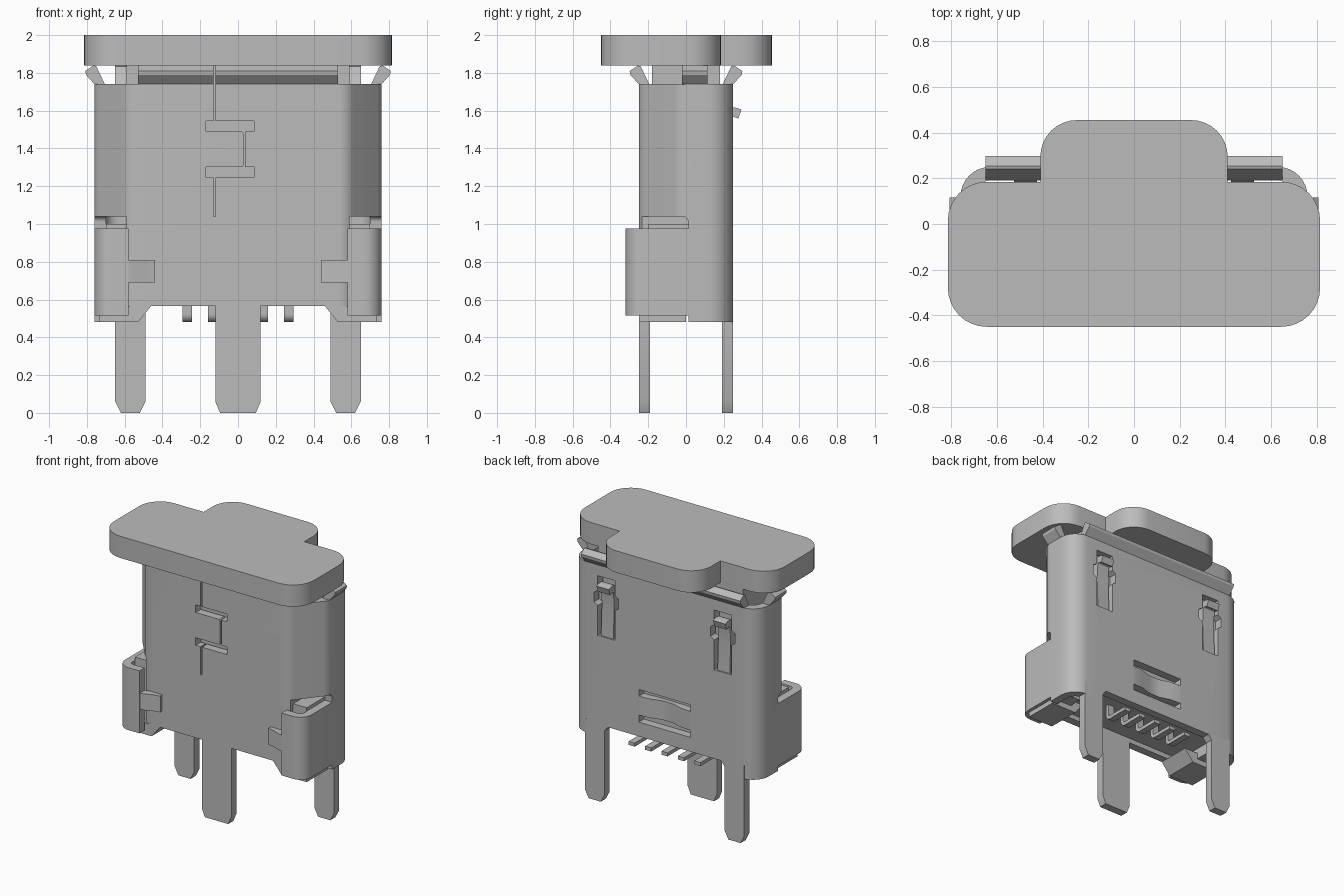
import bpy, bmesh, math
from mathutils import Vector

if "Cube" in bpy.data.objects:
    bpy.data.objects.remove(bpy.data.objects["Cube"])

grey = bpy.data.materials.new("plain grey")
grey.use_nodes = True
COLOUR = (0.5, 0.5, 0.5, 1)
grey.diffuse_color = COLOUR
grey.node_tree.nodes["Principled BSDF"].inputs["Base Color"].default_value = COLOUR


def rounded(points, steps=8):
    """Points are (a, b) or (a, b, radius); corners with a radius become arcs."""
    out, n = [], len(points)
    for i, p in enumerate(points):
        c = Vector(p[:2])
        if len(p) < 3:
            out.append(c)
            continue
        u = (Vector(points[i - 1][:2]) - c).normalized()
        v = (Vector(points[(i + 1) % n][:2]) - c).normalized()
        half = u.angle(v) / 2
        r = p[2]
        mid = c + (u + v).normalized() * (r / math.sin(half))
        start = c + u * (r / math.tan(half)) - mid
        sweep = math.pi - 2 * half
        turn = 1 if u.x * v.y - u.y * v.x < 0 else -1
        for k in range(steps + 1):
            t = turn * sweep * k / steps
            out.append(mid + Vector((start.x * math.cos(t) - start.y * math.sin(t),
                                     start.x * math.sin(t) + start.y * math.cos(t))))
    return out


def strip(path, thick):
    """Outline of a bent sheet that follows an open path."""
    pts = [Vector(p) for p in path]
    left, right = [], []
    for i, p in enumerate(pts):
        a = (p - pts[i - 1]).normalized() if i else (pts[1] - p).normalized()
        b = (pts[i + 1] - p).normalized() if i < len(pts) - 1 else a
        d = (a + b).normalized()
        off = Vector((-d.y, d.x)) * (thick / 2 / max(0.4, d.dot(a)))
        left.append(p + off)
        right.append(p - off)
    return left + right[::-1]


PLACE = {"x": lambda p, h: (h, p[0], p[1]),
         "y": lambda p, h: (p[0], h, p[1]),
         "z": lambda p, h: (p[0], p[1], h)}


def prism(name, outline, axis, low, high, smooth=True):
    bm = bmesh.new()
    rings = [[bm.verts.new(PLACE[axis](p, h)) for p in outline] for h in (low, high)]
    n = len(outline)
    for ring in rings:
        bm.faces.new(ring)
    for i in range(n):
        j = (i + 1) % n
        bm.faces.new((rings[0][i], rings[0][j], rings[1][j], rings[1][i]))
    bmesh.ops.recalc_face_normals(bm, faces=bm.faces)
    mesh = bpy.data.meshes.new(name)
    bm.to_mesh(mesh)
    bm.free()
    mesh.materials.append(grey)
    ob = bpy.data.objects.new(name, mesh)
    bpy.context.collection.objects.link(ob)
    if smooth:
        finish(ob)
    return ob


def finish(ob):
    bpy.ops.object.select_all(action="DESELECT")
    ob.select_set(True)
    bpy.context.view_layer.objects.active = ob
    bpy.ops.object.shade_smooth_by_angle(angle=math.radians(30))


def rect(a0, a1, b0, b1):
    return [(a0, b0), (a1, b0), (a1, b1), (a0, b1)]


def box(name, x0, x1, y0, y1, z0, z1):
    return prism(name, rect(x0, x1, y0, y1), "z", z0, z1, False)


def flip(outline, s):
    return [(s * p[0], p[1]) for p in outline]


def mirrored(points):
    """Close a right-hand half outline with its mirror image."""
    return points + [(-p[0], *p[1:]) for p in reversed(points)]


# Pick-up cap and the plug below it
prism("cap", rounded(mirrored([(0.815, -0.45, 0.17), (0.815, 0.185, 0.17),
                               (0.41, 0.185), (0.41, 0.455, 0.16)])), "z", 1.84, 2.0)
box("cap_plug", -0.59, 0.59, -0.18, 0.18, 1.0, 1.84)

# Hollow shell with rounded back and slanted front corners
shell = prism("shell", rounded(mirrored([(0.58, -0.25, 0.1), (0.76, -0.03, 0.1),
                                         (0.76, 0.25, 0.13)])), "z", 0.48, 1.74, False)
cutters = [prism("cavity_cutter", rounded(mirrored([(0.555, -0.19, 0.05), (0.7, -0.01, 0.05),
                                                    (0.7, 0.19, 0.07)])), "z", 0.4, 1.8, False)]
cutters.append(prism("bottom_notch_cutter", mirrored([(0.55, 0.46), (0.46, 0.565)]),
                     "y", -0.4, 0.4, False))
cutters.append(box("band_window_cutter", -0.21, 0.21, 0.12, 0.3, 0.67, 0.91))
for s in (-1, 1):
    cutters.append(prism("corner_cutter",
                         flip(rounded([(0.012, 0.4), (0.012, 1.04, 0.03), (-0.4, 1.04), (-0.4, 0.4)]), 1),
                         "x", *sorted((s * 0.59, s * 0.9)), False))
    window = [(0.07, 1.22), (0.07, 1.44), (0.1, 1.46), (0.1, 1.53), (0.07, 1.55), (0.07, 1.66)]
    cutters.append(prism("latch_window_cutter", [(x + s * 0.475, z) for x, z in mirrored(window)],
                         "y", 0.12, 0.3, False))
for z in (1.275, 1.517):
    cutters.append(box("relief_cutter", -0.17, 0.085, -0.3, -0.15, z - 0.028, z + 0.028))
seam = [(-0.125, 1.04), (-0.125, 1.26), (-0.1, 1.29), (-0.04, 1.275), (0.015, 1.28), (0.035, 1.31)]
seam += [(x, 2.79 - z) for x, z in reversed(seam[1:])] + [(-0.125, 1.8)]
cutters.append(prism("seam_cutter", strip(seam, 0.012), "y", -0.3, -0.15, False))
for c in cutters:
    c.hide_render = True
    mod = shell.modifiers.new(c.name, "BOOLEAN")
    mod.operation, mod.solver, mod.object = "DIFFERENCE", "EXACT", c
bpy.context.view_layer.update()
cut_mesh = bpy.data.meshes.new_from_object(
    shell.evaluated_get(bpy.context.evaluated_depsgraph_get()))
shell.modifiers.clear()
shell.data = cut_mesh
finish(shell)
for c in cutters:
    bpy.data.objects.remove(c)

# Flared lips around the mouth
lip = [(-0.06, 1.73), (0, 1.74), (0.045, 1.79), (0.048, 1.81), (0.005, 1.839), (-0.01, 1.835)]
prism("back_lip", [(0.25 + a, z) for a, z in lip], "x", -0.65, 0.65)
for x0, x1 in ((-0.53, -0.131), (-0.119, 0.53)):
    prism("front_lip", [(-0.25 - a, z) for a, z in lip], "x", x0, x1)
for s in (-1, 1):
    prism("side_lip", flip([(0.76 + a, z) for a, z in lip], s), "y", -0.02, 0.115)

# Inner housing and its feet
box("housing", -0.57, 0.57, -0.2, 0.185, 0.6, 1.0)
for s in (-1, 1):
    box("housing_side", *sorted((s * 0.57, s * 0.7)), -0.2, 0.1, 0.52, 1.0)
    foot = [(0.53, 0.48), (0.735, 0.48), (0.735, 0.565), (0.46, 0.565)]
    prism("housing_foot", flip(foot, s), "y", -0.25, 0.0)

# Side wings wrapped to the front, with tabs
wing = rounded([(0.73, 0.05), (0.73, -0.29, 0.06), (0.58, -0.29)])
tab = [(0.6, -0.29), (0.56, -0.285), (0.5, -0.26), (0.445, -0.25)]
for s in (-1, 1):
    prism("side_wing", flip(strip(wing, 0.06), s), "z", 0.515, 0.975)
    prism("wing_tab", flip(strip(tab, 0.055), s), "z", 0.69, 0.81)

# Solder legs
prism("front_leg", mirrored([(0.095, 0), (0.12, 0.06), (0.12, 0.6)]), "y", -0.25, -0.19)
for s in (-1, 1):
    leg = [(0.49, 0.06), (0.52, 0), (0.62, 0), (0.65, 0.06), (0.65, 0.58), (0.49, 0.58)]
    prism("back_leg", flip(leg, s), "y", 0.19, 0.25)

# Latch springs and retaining band on the back
hook = rounded([(0.215, 1.2), (0.205, 1.45), (0.215, 1.605, 0.035), (0.285, 1.582)])
for s in (-1, 1):
    prism("latch_spring", strip(hook, 0.05), "x", s * 0.475 - 0.05, s * 0.475 + 0.05)
band = [(-0.22, 0.22), (-0.13, 0.215), (-0.05, 0.19), (0.05, 0.19), (0.13, 0.215), (0.22, 0.22)]
prism("retaining_band", strip(band, 0.055), "z", 0.72, 0.86)

# Contact pins
pin = rounded([(0.06, 0.65), (0.06, 0.493, 0.03), (0.25, 0.493)])
for i in range(-2, 3):
    prism("contact_pin", strip(pin, 0.026), "x", i * 0.134 - 0.025, i * 0.134 + 0.025)
